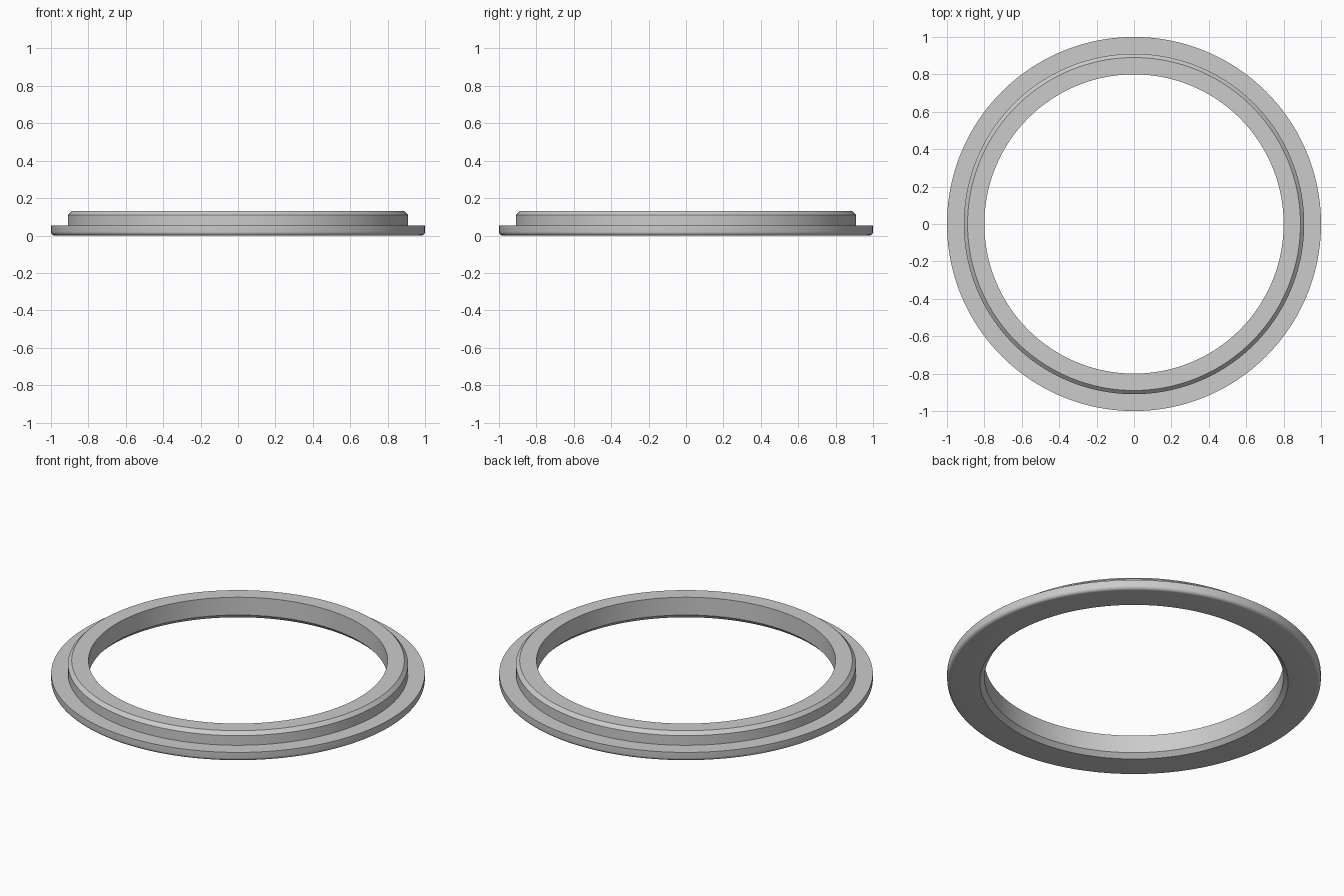
import bpy, bmesh
from math import sin, cos, pi, radians

cube = bpy.data.objects.get("Cube")
if cube:
    bpy.data.objects.remove(cube, do_unlink=True)

# Single flat grey
grey = bpy.data.materials.new("plain grey")
grey.use_nodes = True
colour = (0.6, 0.6, 0.6, 1)
grey.diffuse_color = colour
grey.node_tree.nodes["Principled BSDF"].inputs["Base Color"].default_value = colour

# Dimensions
OUTER, HUB, BORE = 1.0, 0.91, 0.80
FLANGE_TOP, TOP = 0.053, 0.13
FILLET, TOP_CHAMFER, BORE_CHAMFER = 0.02, 0.02, 0.025
STEPS, SEGMENTS = 6, 160

# Half section (radius, height): rounded lower rim, stepped hub, chamfered bore
profile = [(BORE + BORE_CHAMFER, 0)]
for i in range(STEPS + 1):
    a = pi / 2 * i / STEPS
    profile.append((OUTER - FILLET + FILLET * sin(a), FILLET - FILLET * cos(a)))
profile += [
    (OUTER, FLANGE_TOP), (HUB, FLANGE_TOP),
    (HUB, TOP - TOP_CHAMFER), (HUB - TOP_CHAMFER, TOP),
    (BORE, TOP), (BORE, BORE_CHAMFER),
]

# Revolve the section into a closed ring
bm = bmesh.new()
verts = [bm.verts.new((r, 0, z)) for r, z in profile]
edges = [bm.edges.new((v, verts[(i + 1) % len(verts)])) for i, v in enumerate(verts)]
bmesh.ops.spin(bm, geom=verts + edges, cent=(0, 0, 0), axis=(0, 0, 1),
               angle=2 * pi, steps=SEGMENTS, use_merge=False)
bmesh.ops.remove_doubles(bm, verts=bm.verts[:], dist=0.0001)
bmesh.ops.recalc_face_normals(bm, faces=bm.faces[:])

mesh = bpy.data.meshes.new("flanged_ring")
bm.to_mesh(mesh)
bm.free()
mesh.materials.append(grey)
ring = bpy.data.objects.new("flanged_ring", mesh)
bpy.context.collection.objects.link(ring)

# Smooth curved surfaces, crisp machined edges
bpy.ops.object.select_all(action='DESELECT')
ring.select_set(True)
bpy.context.view_layer.objects.active = ring
bpy.ops.object.shade_smooth_by_angle(angle=radians(30))
